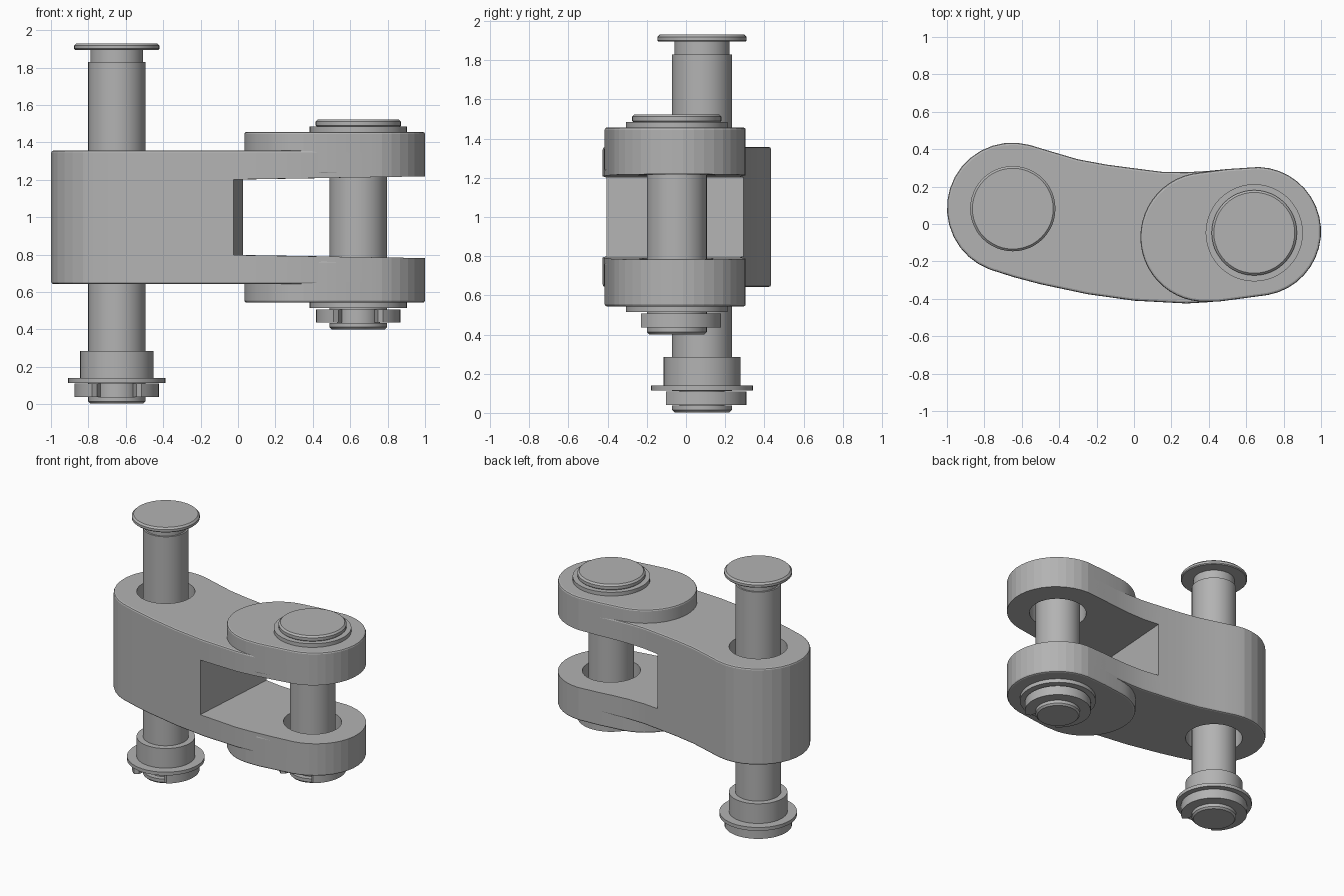
import bpy, bmesh
from math import sin, cos, radians, pi
from mathutils import Vector

cube = bpy.data.objects.get("Cube")
if cube:
    bpy.data.objects.remove(cube, do_unlink=True)

steel = bpy.data.materials.new("grey steel")
steel.use_nodes = True
GREY = (0.45, 0.45, 0.45, 1)
steel.diffuse_color = GREY
steel.node_tree.nodes["Principled BSDF"].inputs["Base Color"].default_value = GREY

PIN_A = Vector((-0.648, 0.082, 0))    # pin being withdrawn
PIN_B = Vector((0.643, -0.047, 0))    # seated pin


def arc(cx, cy, r, a0, a1, n):
    steps = [radians(a0 + (a1 - a0) * i / n) for i in range(n + 1)]
    return [(cx + r * cos(a), cy + r * sin(a)) for a in steps]


def finish(bm, name):
    bmesh.ops.recalc_face_normals(bm, faces=bm.faces[:])
    mesh = bpy.data.meshes.new(name)
    bm.to_mesh(mesh)
    bm.free()
    mesh.materials.append(steel)
    obj = bpy.data.objects.new(name, mesh)
    bpy.context.collection.objects.link(obj)
    return obj


def select_only(obj):
    bpy.ops.object.select_all(action='DESELECT')
    obj.select_set(True)
    bpy.context.view_layer.objects.active = obj


def smooth(obj, angle=25):
    select_only(obj)
    bpy.ops.object.shade_smooth_by_angle(angle=radians(angle))


def plate(name, outline, z0, z1, rim=0.0):
    """Extrude an outline; rim rounds the top and bottom edges."""
    bm = bmesh.new()
    base = bm.faces.new([bm.verts.new((x, y, z0)) for x, y in outline])
    up = bmesh.ops.extrude_face_region(bm, geom=[base])
    moved = [v for v in up["geom"] if isinstance(v, bmesh.types.BMVert)]
    bmesh.ops.translate(bm, verts=moved, vec=(0, 0, z1 - z0))
    if rim:
        edges = [e for e in bm.edges
                 if abs(e.verts[0].co.z - e.verts[1].co.z) < 1e-5]
        bmesh.ops.bevel(bm, geom=edges, offset=rim, segments=2,
                        profile=0.5, affect='EDGES')
    return finish(bm, name)


def lathe(name, centre, profile, n=48):
    """Revolve (radius, z) pairs into a closed solid."""
    bm = bmesh.new()
    rings = [[bm.verts.new((centre.x + r * cos(2 * pi * i / n),
                            centre.y + r * sin(2 * pi * i / n), z))
              for i in range(n)] for r, z in profile]
    for low, high in zip(rings, rings[1:]):
        for i in range(n):
            j = (i + 1) % n
            bm.faces.new((low[i], low[j], high[j], high[i]))
    bm.faces.new(rings[0])
    bm.faces.new(rings[-1])
    obj = finish(bm, name)
    smooth(obj)
    return obj


def cut(obj, cutters):
    for c in cutters:
        c.hide_render = True
        mod = obj.modifiers.new("cut", 'BOOLEAN')
        mod.operation = 'DIFFERENCE'
        mod.solver = 'EXACT'
        mod.object = c
        select_only(obj)
        bpy.ops.object.modifier_apply(modifier=mod.name)


# Link outline: large end, lower edge, small end, upper edge
small_end = arc(0.655, -0.04, 0.345, -80, 88, 18)
link_outline = (arc(-0.65, 0.085, 0.35, 75, 250, 16)
                + [(-0.64, -0.285), (-0.5, -0.322), (-0.25, -0.375), (0, -0.41),
                   (0.28, -0.425), (0.4, -0.418), (0.55, -0.402)]
                + small_end
                + [(0.5, 0.294), (0.4, 0.284), (0.28, 0.277), (0.15, 0.279),
                   (0, 0.298), (-0.15, 0.318), (-0.3, 0.346), (-0.45, 0.39)])
boss_outline = (arc(0.38, -0.07, 0.346, 95, 265, 24)
                + [(0.45, -0.415), (0.55, -0.402)] + small_end + [(0.5, 0.294)])

# Cutters: pin holes and the tapered fork slot
hole_a = lathe("hole_cutter_large_end", PIN_A, [(0.195, 0.3), (0.195, 1.7)])
hole_b = lathe("hole_cutter_small_end", PIN_B, [(0.195, 0.3), (0.195, 1.7)])
bm = bmesh.new()
front, back = [], []
for x, h in ((0.0, 0.202), (1.2, 0.222)):
    for s in (-1, 1):
        skew = 0.043 if x == 0 else 0
        front.append(bm.verts.new((x - skew + 0.006, -0.6, 1 + s * h)))
        back.append(bm.verts.new((x + skew + 0.006, 0.6, 1 + s * h)))
for ring in (front, back):
    ring[2], ring[3] = ring[3], ring[2]
    bm.faces.new(ring)
for i in range(4):
    j = (i + 1) % 4
    bm.faces.new((front[i], front[j], back[j], back[i]))
slot = finish(bm, "fork_slot_cutter")

# Link body with fork, and the raised boss on each fork arm
link = plate("link_body", link_outline, 0.643, 1.357, rim=0.012)
cut(link, [slot, hole_a, hole_b])
smooth(link, 8)
for name, z0, z1 in (("upper_boss", 1.23, 1.457), ("lower_boss", 0.543, 0.77)):
    boss = plate(name, boss_outline, z0, z1, rim=0.012)
    cut(boss, [hole_b])
    smooth(boss, 8)
for c in (slot, hole_a, hole_b):
    bpy.data.objects.remove(c, do_unlink=True)


def pin(name, centre, bottom, shoulder, head_low, head_top):
    """Headed pin with a retaining groove near its foot."""
    r, head, b = 0.153, 0.228, 0.012
    lathe(name, centre, [
        (r - b, bottom), (r, bottom + b), (r, bottom + 0.035),
        (0.115, bottom + 0.035), (0.115, bottom + 0.108), (r, bottom + 0.108),
        (r, shoulder), (r - b, shoulder), (r - b, head_low),
        (head - b / 2, head_low), (head, head_low + b / 2),
        (head, head_top - b), (head - b, head_top)])


def washer(name, centre, radius, z0, z1):
    lathe(name, centre, [(radius, z0), (radius, z1)])


def clip(name, centre, z0, z1):
    """Open spring clip with its mouth at the front."""
    outer = arc(centre.x, centre.y, 0.226, -54, 234, 40)
    inner = arc(centre.x, centre.y, 0.116, 222, -42, 32)
    tip_l = [(centre.x - 0.105, centre.y - 0.165)]
    tip_r = [(centre.x + 0.105, centre.y - 0.165)]
    smooth(plate(name, outer + tip_l + inner + tip_r, z0, z1))


# Withdrawn pin with sleeve, washer and clip
pin("withdrawn_pin", PIN_A, 0.003, 1.83, 1.895, 1.93)
washer("pin_sleeve", PIN_A, 0.196, 0.14, 0.285)
washer("sleeve_washer", PIN_A, 0.26, 0.115, 0.14)
clip("withdrawn_pin_clip", PIN_A, 0.04, 0.11)

# Seated pin with its washers and clip
pin("seated_pin", PIN_B, 0.4, 1.46, 1.484, 1.524)
washer("upper_washer", PIN_B, 0.26, 1.45, 1.484)
washer("lower_washer", PIN_B, 0.26, 0.515, 0.55)
clip("seated_pin_clip", PIN_B, 0.437, 0.507)
